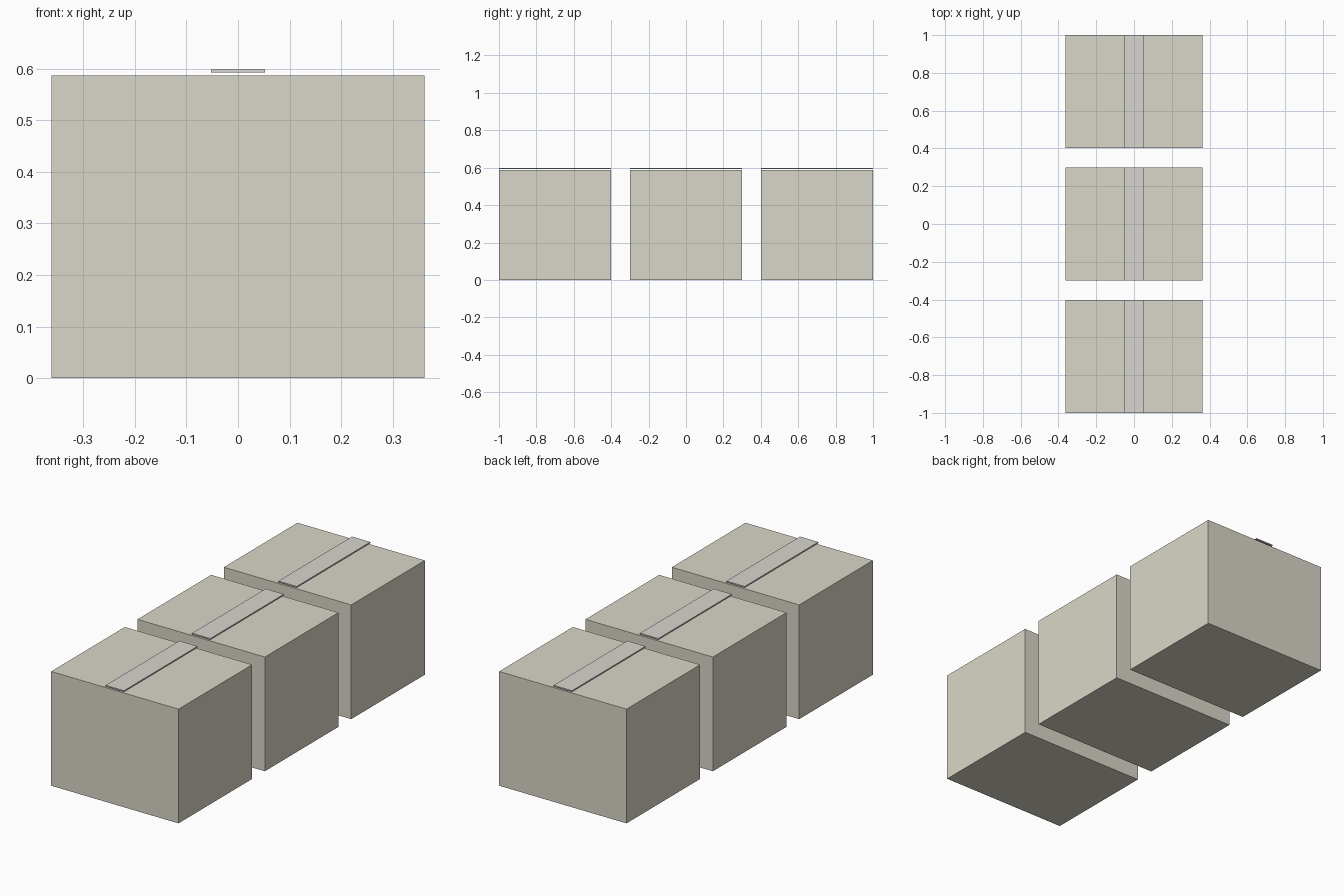
import bpy

if "Cube" in bpy.data.objects:
    bpy.data.objects.remove(bpy.data.objects["Cube"])


def material(name, color):
    m = bpy.data.materials.new(name)
    m.diffuse_color = color
    m.use_nodes = True
    m.node_tree.nodes["Principled BSDF"].inputs["Base Color"].default_value = m.diffuse_color
    return m


def block(name, lo, hi, mat):
    """Axis-aligned box between two corners."""
    bpy.ops.mesh.primitive_cube_add(size=1)
    ob = bpy.context.object
    ob.name = name
    ob.location = [(a + b) / 2 for a, b in zip(lo, hi)]
    ob.scale = [b - a for a, b in zip(lo, hi)]
    bpy.ops.object.transform_apply(location=True, rotation=False, scale=True)
    ob.data.materials.append(mat)
    return ob


card = material("cardboard", (0.70, 0.68, 0.58, 1))
tape = material("tape", (0.68, 0.67, 0.63, 1))

HALF_X, HALF_Y, HEIGHT = 0.362, 0.299, 0.587

# Row of three cartons, each with a strip of tape hovering just over the lid
for i, y in enumerate((-0.701, 0.0, 0.701), 1):
    block(f"carton_{i}", (-HALF_X, y - HALF_Y, 0), (HALF_X, y + HALF_Y, HEIGHT), card)
    block(f"tape_strip_{i}", (-0.052, y - HALF_Y, 0.593), (0.052, y + HALF_Y, 0.599), tape)
